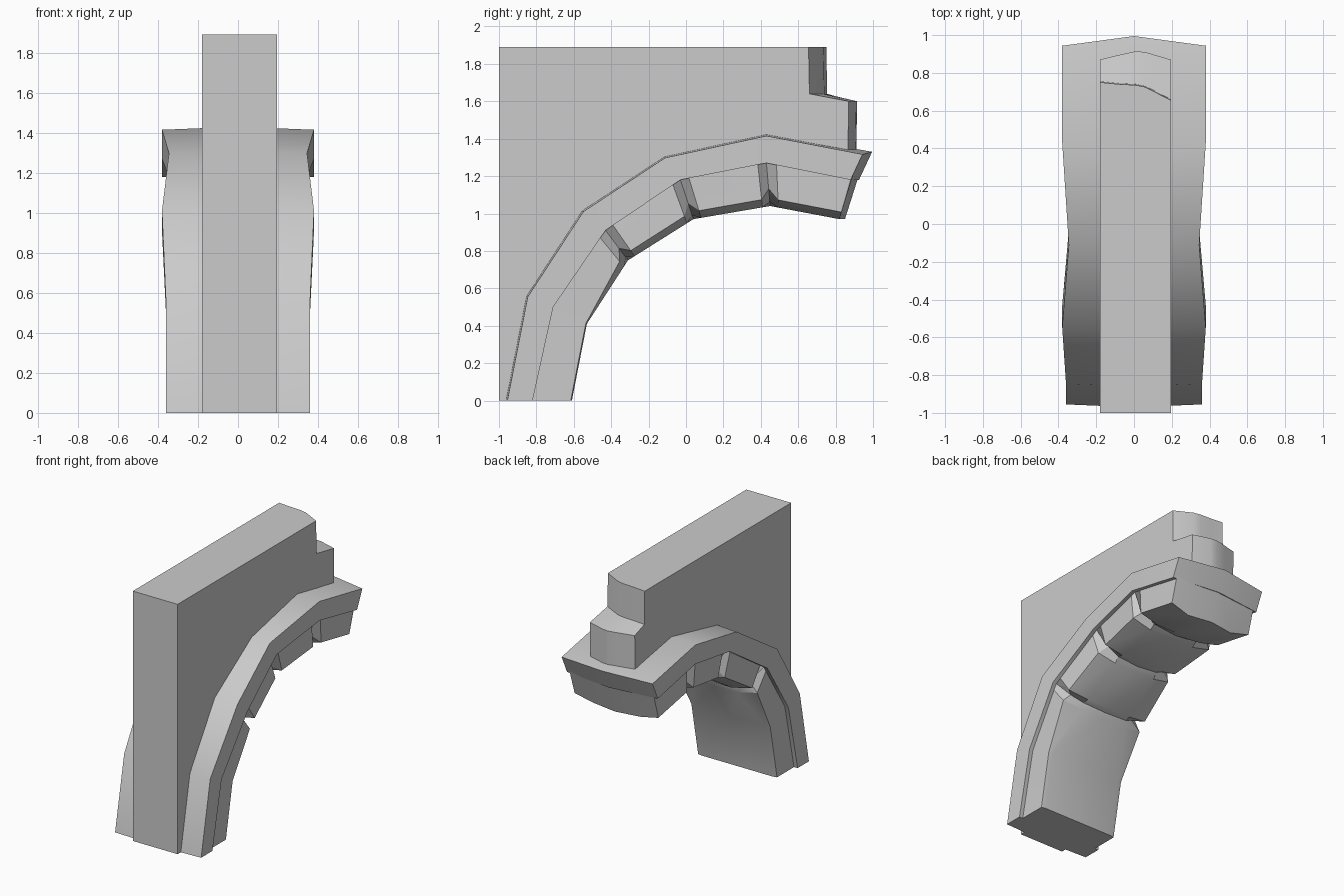
import bpy
import bmesh
from mathutils import Vector
from math import radians

old = bpy.data.objects.get("Cube")
if old:
    bpy.data.objects.remove(old)

stone = bpy.data.materials.new("grey stone")
stone.use_nodes = True
stone.diffuse_color = (0.6, 0.6, 0.6, 1)
stone.node_tree.nodes["Principled BSDF"].inputs["Base Color"].default_value = (0.6, 0.6, 0.6, 1)


def loft(name, rings, caps, smooth):
    """Skin closed rings of equal length; caps lists index loops for both ends."""
    bm = bmesh.new()
    rows = [[bm.verts.new(p) for p in ring] for ring in rings]
    n = len(rows[0])
    for a, b in zip(rows, rows[1:]):
        for i in range(n):
            j = (i + 1) % n
            bm.faces.new((a[i], a[j], b[j], b[i]))
    for row in (rows[0], rows[-1]):
        for cap in caps:
            bm.faces.new([row[i] for i in cap])
    bmesh.ops.recalc_face_normals(bm, faces=bm.faces)
    mesh = bpy.data.meshes.new(name)
    bm.to_mesh(mesh)
    bm.free()
    mesh.materials.append(stone)
    obj = bpy.data.objects.new(name, mesh)
    bpy.context.collection.objects.link(obj)
    if smooth:
        bpy.ops.object.select_all(action='DESELECT')
        obj.select_set(True)
        bpy.context.view_layer.objects.active = obj
        bpy.ops.object.shade_smooth_by_angle(angle=radians(smooth))
    return obj


# Arch guide lines in (y, z): crown, underside of the rib, underside of the stones
crown = [(-0.97, 0), (-0.86, 0.56), (-0.56, 1.02), (-0.12, 1.31), (0.43, 1.43), (0.95, 1.33)]
ledge = [(-0.82, 0), (-0.71, 0.5), (-0.43, 0.91), (-0.03, 1.18), (0.43, 1.27), (0.88, 1.18)]
soffit = [(-0.61, 0), (-0.53, 0.41), (-0.31, 0.75), (0.04, 0.97), (0.45, 1.04), (0.82, 0.97)]
half_width = [0.36, 0.36, 0.38, 0.345, 0.38, 0.38]


def along(line, t):
    i = min(int(t), len(line) - 2)
    return Vector(line[i]).lerp(Vector(line[i + 1]), t - i)


def width(t):
    return along([(w, 0) for w in half_width], t).x


# Projecting rib that follows the arch, with a slightly raised crown
rings = []
for t in range(6):
    w, top, low = width(t), along(crown, t), along(ledge, t)
    mid = (top + low) / 2
    bulge = 0.045 if t == 5 else 0
    drop = (top - low).normalized() * 0.015
    edge = top - drop
    rings.append([
        (0, top.x + bulge, top.y), (w, *edge), (w, *low), (0, low.x + bulge, low.y),
        (-w, *low), (-w, *edge)])
loft("arch_rib", rings, [(0, 1, 2, 3), (3, 4, 5, 0)], 30)

# Arch stones: corners pinch inward at each joint and are chamfered above the first
rings = []
for t in (0, 1, 1.9, 2, 2.1, 2.9, 3, 3.1, 3.9, 4, 4.12, 5):
    w, top, low = width(t) - 0.03, along(ledge, t), along(soffit, t)
    start = top.lerp(along(crown, t), 0.3)
    joint = t in (2, 3, 4)
    corner = top.lerp(low, 0.6 if joint else 0.97 if t <= 1 else 0.82)
    side = w - (0.07 if joint else 0)
    under = top.lerp(low, 0.9 if joint else 1)
    flat = w * (0.9 if t <= 1 else 0.55)
    bulge = 0.03 if t == 5 else 0
    half = [(w, start), (w, top), (side, corner), (flat, under)]
    right = [(x, *p) for x, p in half]
    left = [(-x, *p) for x, p in reversed(half)]
    rings.append([(0, start.x + bulge, start.y), *right, (0, low.x + bulge, low.y), *left])
loft("arch_stones", rings, [(0, 1, 2, 3, 4, 5), (5, 6, 7, 8, 9, 0)], 30)

# Wall above the arch, with a stepped and rounded back end
rings = []
for x, upper, lower in ((-0.18, 0.75, 0.87), (-0.08, 0.74, 0.895), (0.01, 0.735, 0.915),
                        (0.06, 0.725, 0.91), (0.195, 0.655, 0.87)):
    profile = [(-1, 0), (-1, 1.89), (upper, 1.89), (upper + 0.005, 1.64),
               (lower, 1.6), (lower - 0.005, 1.3)]
    inner = [(a.x, a.y) for a in
             (along(crown, t).lerp(along(ledge, t), 0.5) for t in (4, 3, 2, 1, 0))]
    rings.append([(x, *p) for p in profile + inner])
loft("wall", rings, [range(11)], 30)
